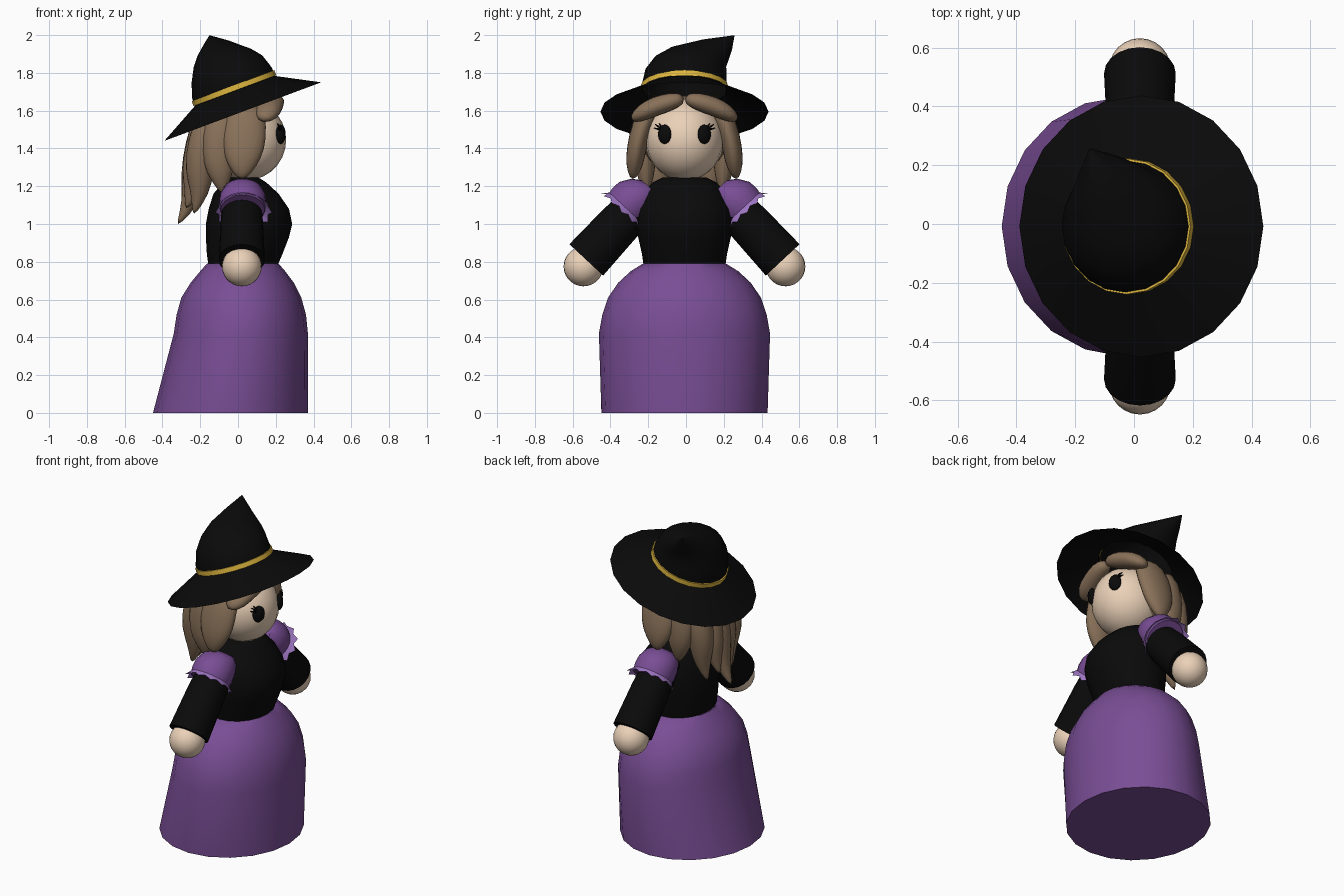
import bpy, bmesh, math
from mathutils import Vector

YC = -0.008  # left/right mirror plane
Z = Vector((0, 0, 1))


def material(name, rgb):
    m = bpy.data.materials.new(name)
    m.diffuse_color = (*rgb, 1)
    return m


PURPLE = material("purple_cloth", (0.19, 0.075, 0.30))
LILAC = material("lilac_trim", (0.36, 0.19, 0.57))
BLACK = material("black_cloth", (0.003, 0.003, 0.003))
SKIN = material("skin", (0.83, 0.64, 0.48))
HAIR = material("hair", (0.25, 0.165, 0.10))
GOLD = material("gold", (0.75, 0.48, 0.05))


def finish(bm, name, mat, angle=40, subsurf=0):
    bmesh.ops.recalc_face_normals(bm, faces=bm.faces)
    me = bpy.data.meshes.new(name)
    bm.to_mesh(me)
    bm.free()
    for p in me.polygons:
        p.use_smooth = True
    me.set_sharp_from_angle(angle=math.radians(angle))
    me.materials.append(mat)
    ob = bpy.data.objects.new(name, me)
    bpy.context.collection.objects.link(ob)
    if subsurf:
        mod = ob.modifiers.new("smooth", 'SUBSURF')
        mod.levels = mod.render_levels = subsurf
    return ob


def loft(name, mat, sections, n=20, axis=None, caps=(True, True), wave=0, **kw):
    """Skin elliptical rings (centre, ru, rv[, axis]); rings follow the path unless an axis is given."""
    bm = bmesh.new()
    rings = []
    cs = [Vector(s[0]) for s in sections]
    for i, s in enumerate(sections):
        d = s[3] if len(s) > 3 else axis
        d = Vector(d) if d else cs[min(i + 1, len(cs) - 1)] - cs[max(i - 1, 0)]
        d = d.normalized()
        u = Vector((1, 0, 0))
        u = (u - d * d.dot(u)).normalized()
        v = d.cross(u)
        ring = []
        for k in range(n):
            a = 2 * math.pi * k / n
            w = wave * i * math.cos(k * math.pi)
            ring.append(bm.verts.new(cs[i] + u * (s[1] + w) * math.cos(a)
                                     + v * (s[2] + w) * math.sin(a) + d * w))
        rings.append(ring)
    for r0, r1 in zip(rings, rings[1:]):
        for k in range(n):
            bm.faces.new((r0[k], r0[(k + 1) % n], r1[(k + 1) % n], r1[k]))
    if caps[0]:
        bm.faces.new(rings[0][::-1])
    if caps[1]:
        bm.faces.new(rings[-1])
    return finish(bm, name, mat, **kw)


def ball(name, mat, centre, radii, turn=0):
    bm = bmesh.new()
    bmesh.ops.create_uvsphere(bm, u_segments=24, v_segments=14, radius=1)
    bmesh.ops.scale(bm, vec=radii, verts=bm.verts)
    ob = finish(bm, name, mat, 180)
    ob.location = centre
    ob.rotation_euler.z = turn
    return ob


def upright(rows):
    """Rows (z, x_min, x_max, y_half) to horizontal ring sections."""
    return [(((a + b) / 2, YC, z), (b - a) / 2, h) for z, a, b, h in rows]


# Skirt and bodice
loft("skirt", PURPLE, upright([
    (0, -0.45, 0.37, 0.44), (0.42, -0.34, 0.37, 0.453), (0.52, -0.325, 0.36, 0.435),
    (0.61, -0.30, 0.335, 0.405), (0.69, -0.25, 0.295, 0.35), (0.75, -0.20, 0.25, 0.285),
    (0.79, -0.165, 0.215, 0.22)]), axis=Z)
loft("bodice", BLACK, upright([
    (0.77, -0.155, 0.205, 0.215), (0.84, -0.165, 0.235, 0.225), (0.93, -0.17, 0.27, 0.245),
    (1.0, -0.17, 0.287, 0.255), (1.08, -0.155, 0.27, 0.25), (1.16, -0.13, 0.215, 0.22),
    (1.22, -0.08, 0.15, 0.17), (1.245, -0.04, 0.11, 0.12)]), axis=Z)

# Head and hair cap
ball("head", SKIN, (0.04, YC, 1.445), (0.215, 0.207, 0.215))
ball("hair_cap", HAIR, (-0.02, YC, 1.47), (0.22, 0.235, 0.21))

# Hat: brim and bent crown in one shell
N = Vector((-0.35, 0, 0.937))
rim = Vector((0.025, YC, 1.595))
base = rim + N * 0.117
loft("hat", BLACK, [
    (rim, 0.443, 0.445, N), (base, 0.226, 0.222, N), (base + N * 0.045, 0.226, 0.224, N),
    ((-0.042, 0.0, 1.80), 0.21, 0.215, (-0.24, 0.1, 0.95)),
    ((-0.052, 0.025, 1.86), 0.185, 0.19, (-0.16, 0.14, 0.95)),
    ((-0.07, 0.075, 1.905), 0.145, 0.155, (-0.1, 0.2, 0.95)),
    ((-0.11, 0.165, 1.95), 0.075, 0.083, (-0.1, 0.3, 0.9)),
    ((-0.15, 0.255, 1.998), 0.002, 0.002, (-0.1, 0.4, 0.9))], caps=(False, True), angle=35)
loft("hat_band", GOLD, [(base + N * 0.001, 0.234, 0.231, N), (base + N * 0.03, 0.233, 0.231, N),
                        (base + N * 0.03, 0.22, 0.22, N)], caps=(False, False))

# Hair locks: paths with half-width in x and half-thickness in y, mirrored later
LOCKS = {
    "fringe": [((0.19, 0.0, 1.665), 0.04, 0.03), ((0.195, 0.07, 1.65), 0.06, 0.05),
               ((0.17, 0.15, 1.625), 0.07, 0.055), ((0.155, 0.225, 1.59), 0.075, 0.05),
               ((0.13, 0.28, 1.55), 0.03, 0.02)],
    "side_lock": [((0.04, 0.17, 1.64), 0.10, 0.06), ((0.035, 0.225, 1.52), 0.125, 0.06),
                  ((0.03, 0.255, 1.40), 0.12, 0.055), ((0.02, 0.265, 1.31), 0.085, 0.05),
                  ((0.02, 0.275, 1.235), 0.02, 0.015)],
    "rear_side_lock": [((-0.08, 0.17, 1.62), 0.09, 0.07), ((-0.10, 0.205, 1.45), 0.10, 0.065),
                       ((-0.10, 0.21, 1.32), 0.09, 0.06), ((-0.09, 0.205, 1.24), 0.06, 0.045),
                       ((-0.08, 0.20, 1.16), 0.01, 0.01)],
    "back_lock": [((-0.15, 0.12, 1.58), 0.07, 0.09), ((-0.19, 0.145, 1.43), 0.085, 0.09),
                  ((-0.205, 0.14, 1.28), 0.085, 0.075), ((-0.20, 0.13, 1.16), 0.05, 0.05),
                  ((-0.235, 0.125, 1.05), 0.008, 0.008)],
    "inner_back_lock": [((-0.17, 0.05, 1.58), 0.07, 0.08), ((-0.21, 0.06, 1.42), 0.07, 0.08),
                        ((-0.235, 0.065, 1.28), 0.07, 0.065), ((-0.235, 0.06, 1.18), 0.05, 0.045),
                        ((-0.275, 0.06, 1.08), 0.008, 0.008)],
}
loft("centre_back_lock", HAIR, [
    ((-0.17, YC, 1.57), 0.07, 0.08), ((-0.22, YC, 1.42), 0.065, 0.08), ((-0.24, YC, 1.26), 0.07, 0.075),
    ((-0.245, YC, 1.12), 0.05, 0.055), ((-0.32, YC, 0.995), 0.008, 0.008)],
    n=10, angle=180, subsurf=1)

for side, s in (("right", -1), ("left", 1)):
    def at(x, y, z):
        return (x, YC + s * y, z)

    for name, path in LOCKS.items():
        loft(f"{side}_{name}", HAIR, [(at(*c), a, b) for c, a, b in path], n=10, angle=180, subsurf=1)

    # Arm, hand, puffed sleeve and wavy trim share one slanted axis
    ax = (0, s * 0.68, -0.73)
    loft(f"{side}_arm", BLACK, [(at(0.02, 0.20, 1.15), 0.10, 0.10), (at(0.02, 0.345, 1.0), 0.113, 0.115),
                                (at(0.02, 0.52, 0.81), 0.122, 0.122)], axis=ax)
    ball(f"{side}_hand", SKIN, at(0.02, 0.535, 0.775), (0.105, 0.105, 0.105))
    loft(f"{side}_puff_sleeve", PURPLE, [
        (at(0.03, 0.18, 1.19), 0.07, 0.06), (at(0.025, 0.21, 1.175), 0.105, 0.095),
        (at(0.025, 0.255, 1.14), 0.122, 0.122), (at(0.025, 0.29, 1.105), 0.125, 0.125),
        (at(0.025, 0.32, 1.075), 0.117, 0.117)], axis=ax)
    loft(f"{side}_sleeve_trim", LILAC, [
        (at(0.025, 0.31, 1.085), 0.12, 0.12), (at(0.03, 0.328, 1.067), 0.142, 0.137)],
        axis=ax, caps=(False, False), wave=0.008, n=24)

    # Eye with three lashes
    ball(f"{side}_eye", BLACK, at(0.226, 0.105, 1.475), (0.022, 0.038, 0.051), s * 0.5)
    for i, (dy, dz) in enumerate(((0.155, 1.528), (0.162, 1.508), (0.135, 1.532))):
        loft(f"{side}_lash_{i + 1}", BLACK, [(at(0.232, 0.11, 1.495), 0.01, 0.01),
                                             (at(0.21, dy, dz), 0.003, 0.003)], n=6)
